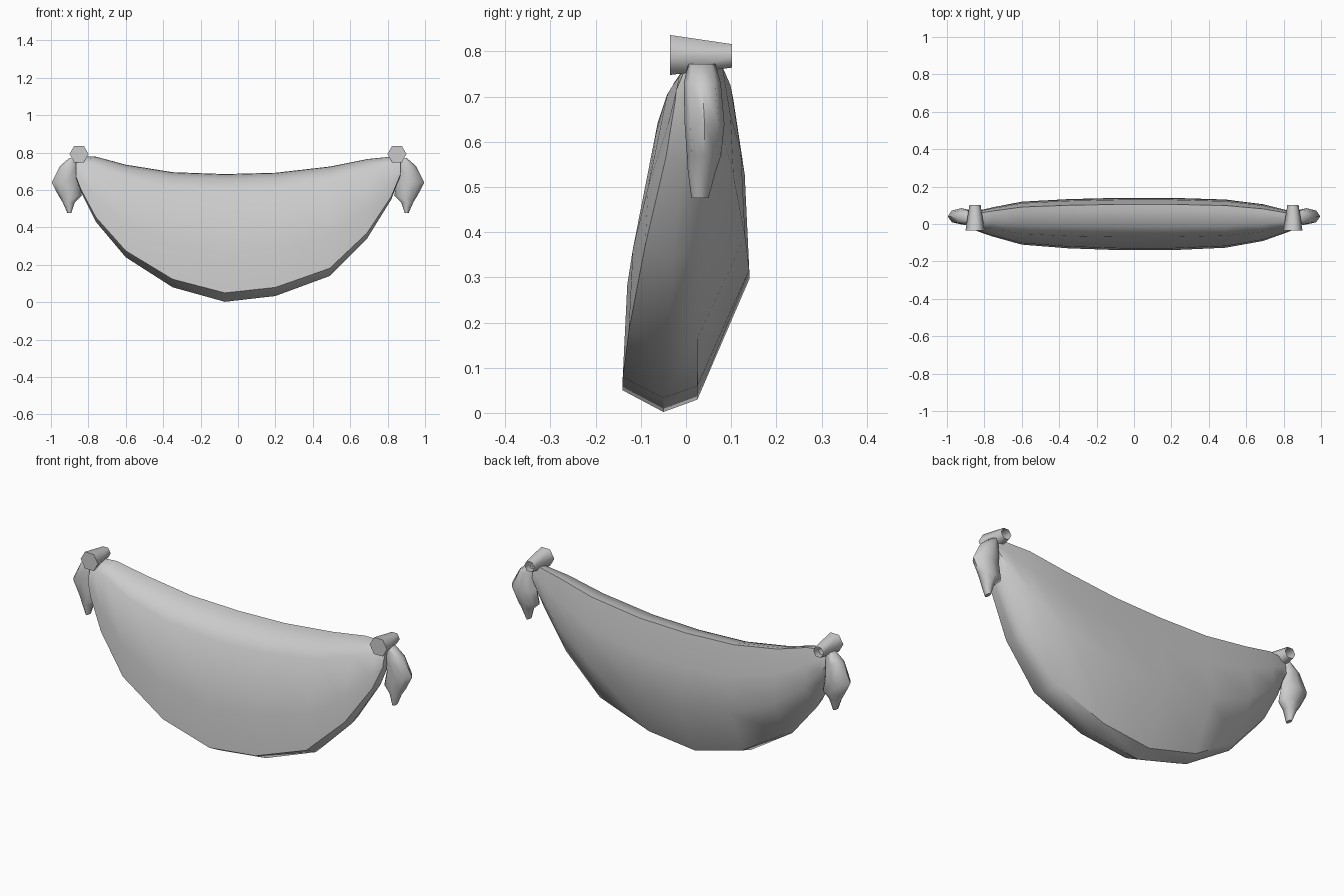
import bpy, bmesh, math
from mathutils import Matrix

if "Cube" in bpy.data.objects:
    bpy.data.objects.remove(bpy.data.objects["Cube"])


def finish(bm, name, angle):
    bmesh.ops.recalc_face_normals(bm, faces=bm.faces)
    me = bpy.data.meshes.new(name)
    bm.to_mesh(me)
    bm.free()
    ob = bpy.data.objects.new(name, me)
    bpy.context.collection.objects.link(ob)
    bpy.ops.object.select_all(action='DESELECT')
    bpy.context.view_layer.objects.active = ob
    ob.select_set(True)
    bpy.ops.object.shade_smooth_by_angle(angle=math.radians(angle))
    return ob


def loft(name, rings, angle=45):
    """Skin a list of equal-length closed rings and cap both ends."""
    bm = bmesh.new()
    vs = [[bm.verts.new(p) for p in r] for r in rings]
    n = len(vs[0])
    for a, b in zip(vs, vs[1:]):
        for i in range(n):
            j = (i + 1) % n
            bm.faces.new((a[i], a[j], b[j], b[i]))
    bm.faces.new(vs[0])
    bm.faces.new(vs[-1])
    return finish(bm, name, angle)


# Draped cloth: cross-section as (y, height fraction)
section = [(0.105, 1.0), (0.07, 0.995), (-0.01, 0.96), (-0.07, 0.86),
           (-0.13, 0.38), (-0.14, 0.07), (-0.05, 0.0), (0.025, 0.04),
           (0.14, 0.43), (0.13, 0.75)]
# Stations along the swag: x, top z, bottom z, thickness scale
stations = [(-0.865, 0.765, 0.66, 0.3), (-0.84, 0.78, 0.59, 0.38),
            (-0.76, 0.778, 0.43, 0.55), (-0.6, 0.735, 0.24, 0.82),
            (-0.35, 0.695, 0.08, 0.94), (-0.07, 0.685, 0.002, 1.0),
            (0.2, 0.692, 0.033, 1.0), (0.49, 0.725, 0.14, 0.92),
            (0.69, 0.765, 0.34, 0.7), (0.82, 0.778, 0.55, 0.42),
            (0.87, 0.77, 0.68, 0.3)]
loft("draped_cloth", [[(x, 0.025 + (y - 0.025) * w if w < 1 else y,
                        zb + t * (zt - zb)) for y, t in section]
                      for x, zt, zb, w in stations])

# Hanging cloth tails: z, inner x, outer x, near y, far y
tail = [(0.772, 0.86, 0.90, 0.005, 0.065), (0.73, 0.85, 0.95, -0.005, 0.077),
        (0.64, 0.848, 0.996, -0.003, 0.085), (0.57, 0.835, 0.96, 0.002, 0.078),
        (0.535, 0.872, 0.938, 0.004, 0.066), (0.476, 0.892, 0.912, 0.012, 0.05)]
for side, label in ((-1, "left"), (1, "right")):
    rings = []
    for z, xi, xo, y0, y1 in tail:
        rings.append([(side * ((xi + xo) / 2 + (xo - xi) / 2 * math.cos(a)),
                       (y0 + y1) / 2 + (y1 - y0) / 2 * math.sin(a), z)
                      for a in (k * math.tau / 8 for k in range(8))])
    loft(label + "_tail", rings, 55)

    # Tapered six-sided peg, open at the back
    bm = bmesh.new()
    ring = lambda r, y, zc: [bm.verts.new((side * 0.85 + r * math.cos(k * math.pi / 3), y,
                                           zc + r * math.sin(k * math.pi / 3))) for k in range(6)]
    front, back = ring(0.051, -0.035, 0.792), ring(0.03, 0.102, 0.79)
    for i in range(6):
        j = (i + 1) % 6
        bm.faces.new((front[i], front[j], back[j], back[i]))
    bm.faces.new(front)
    finish(bm, label + "_peg", 62)
